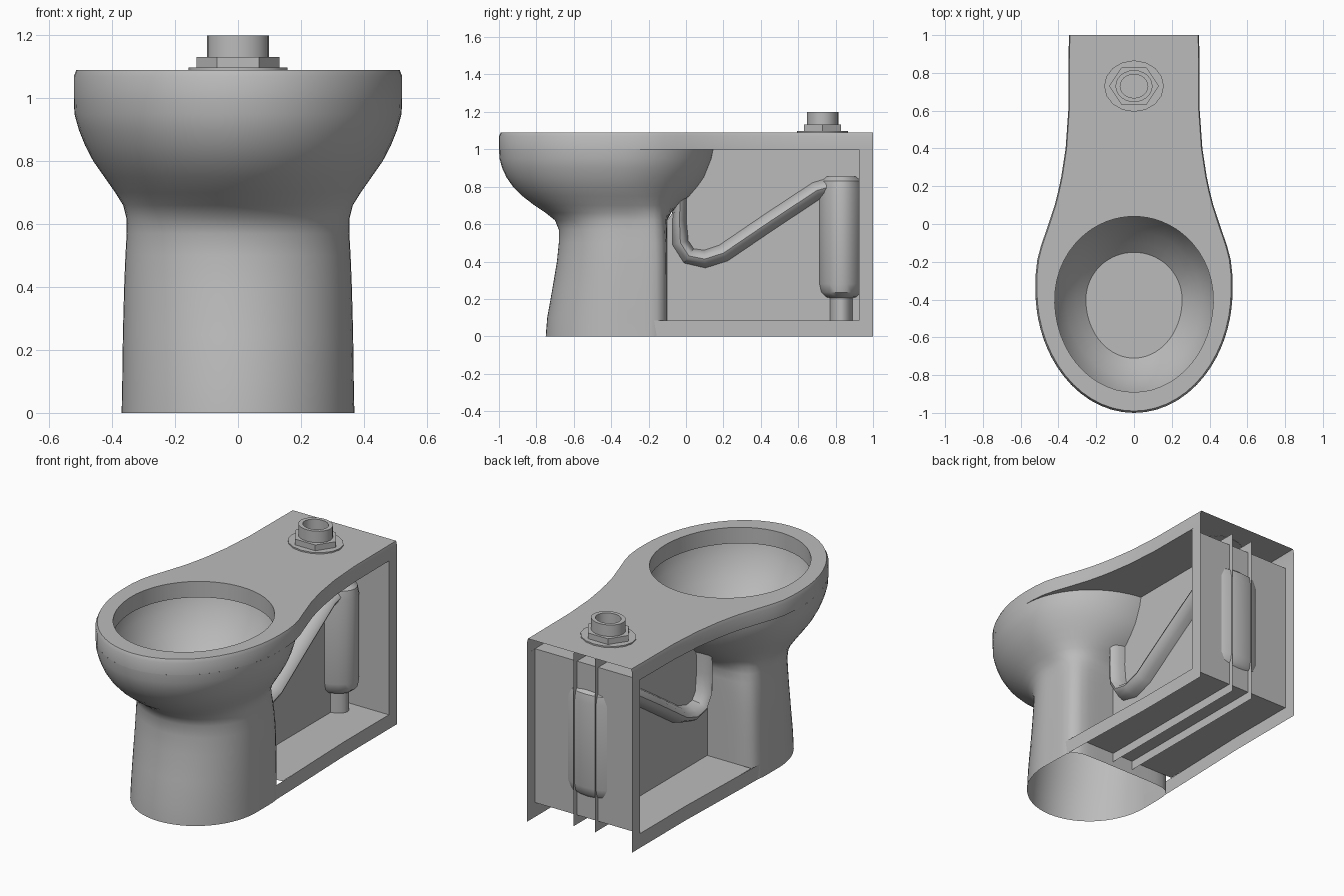
import bpy, bmesh, math

cube = bpy.data.objects.get("Cube")
if cube:
    bpy.data.objects.remove(cube, do_unlink=True)

grey = bpy.data.materials.new("porcelain grey")
grey.use_nodes = True
COL = (0.5, 0.5, 0.5, 1)
grey.diffuse_color = COL
grey.node_tree.nodes["Principled BSDF"].inputs["Base Color"].default_value = COL


def finish(bm, name, angle=35, recalc=True):
    bmesh.ops.remove_doubles(bm, verts=bm.verts, dist=0.0005)
    if recalc:
        bmesh.ops.recalc_face_normals(bm, faces=bm.faces)
    me = bpy.data.meshes.new(name)
    bm.to_mesh(me)
    bm.free()
    me.materials.append(grey)
    ob = bpy.data.objects.new(name, me)
    bpy.context.collection.objects.link(ob)
    bpy.ops.object.select_all(action='DESELECT')
    ob.select_set(True)
    bpy.context.view_layer.objects.active = ob
    bpy.ops.object.shade_smooth_by_angle(angle=math.radians(angle))
    return ob


def loft(loops, cap_start=False, cap_end=False):
    """Skin equal-length closed loops with quads."""
    bm = bmesh.new()
    rows = [[bm.verts.new(p) for p in lp] for lp in loops]
    n = len(rows[0])
    for a, b in zip(rows, rows[1:]):
        for i in range(n):
            j = (i + 1) % n
            bm.faces.new((a[i], a[j], b[j], b[i]))
    if cap_start:
        bm.faces.new(rows[0][::-1])
    if cap_end:
        bm.faces.new(rows[-1])
    return bm


def egg(angles, z, cy, a, front, back, p=2):
    """Egg-shaped ring: half width a, front and back reach from cy."""
    pts = []
    for t in angles:
        c, s = math.cos(t), math.sin(t)
        b, q = (back, p) if s > 0 else (front, 2)
        r = (abs(c / a) ** q + abs(s / b) ** q) ** (-1 / q)
        pts.append((r * c, cy + r * s, z))
    return pts


def sheet(name, polys):
    bm = bmesh.new()
    for poly in polys:
        bm.faces.new([bm.verts.new(p) for p in poly])
    return finish(bm, name, recalc=False)


# Deck outline: elliptical front, waisted sides, square back
half = [(0.522 * math.sin(t), -0.35 - 0.65 * math.cos(t))
        for t in [math.pi / 2 * i / 14 for i in range(15)]]
half += [(0.521, -0.27), (0.512, -0.19), (0.494, -0.12), (0.47, -0.05), (0.443, 0.03),
         (0.42, 0.10), (0.40, 0.18), (0.385, 0.25), (0.362, 0.40), (0.348, 0.60),
         (0.345, 1.0), (0.23, 1.0), (0.11, 1.0), (0, 1.0)]
outline = half + [(-x, y) for x, y in half[-2:0:-1]]
CY = -0.40
dirs = [math.atan2(y - CY, x) for x, y in outline]


def basin(z, a, f, b):
    return egg(dirs, z, CY, a, f, b)


# Deck, rim and basin in one skin
bm = loft([
    basin(1.0, 0.45, 0.53, 0.47),
    [(x, min(y, 0.925), 1.0) for x, y in outline],
    [(x, y, 1.0) for x, y in outline],
    [(x, y, 1.07) for x, y in outline],
    [(x * 0.985, y * 0.99 if y < 0 else y, 1.09) for x, y in outline],
    basin(1.09, 0.42, 0.49, 0.44),
    basin(0.995, 0.42, 0.49, 0.44),
    basin(0.99, 0.435, 0.505, 0.455),
    basin(0.92, 0.42, 0.485, 0.43),
    basin(0.82, 0.36, 0.42, 0.36),
    basin(0.75, 0.305, 0.36, 0.30),
    basin(0.70, 0.255, 0.31, 0.25)], cap_end=True)
# The back of the deck is hollow
bmesh.ops.delete(bm, context='FACES', geom=[
    f for f in bm.faces
    if f.calc_center_median().y > 0.93 and abs(f.calc_center_median().x) < 0.34
    and f.calc_center_median().z < 1.085])
finish(bm, "deck_and_basin")

# Bowl outside and pedestal: z, half width, front y, back y, back squareness
sections = [
    (1.0, 0.522, -1.0, 0.15, 2), (0.95, 0.52, -0.997, 0.14, 2), (0.9, 0.506, -0.983, 0.12, 2),
    (0.85, 0.486, -0.96, 0.10, 2), (0.8, 0.46, -0.925, 0.065, 2), (0.75, 0.425, -0.875, 0.02, 2.2),
    (0.7, 0.39, -0.81, -0.04, 2.6), (0.66, 0.365, -0.75, -0.08, 3.5), (0.62, 0.355, -0.70, -0.1, 5),
    (0.57, 0.354, -0.68, -0.1, 6), (0.5, 0.358, -0.68, -0.1, 7), (0.4, 0.362, -0.69, -0.1, 8),
    (0.25, 0.366, -0.715, -0.1, 8), (0.1, 0.368, -0.742, -0.1, 8), (0, 0.37, -0.75, -0.1, 8)]
even = [2 * math.pi * i / 64 for i in range(64)]
finish(loft([egg(even, z, -0.35, a, -0.35 - f, b + 0.35, p)
             for z, a, f, b, p in sections]), "bowl_and_pedestal", 50)

# Side skirts and rear posts
W = 0.345
for side, s in (("left", 1), ("right", -1)):
    sheet(side + "_frame", [
        [(s * 0.368, -0.35, 0), (s * 0.36, 0.0, 0), (s * 0.36, 0.0, 0.085), (s * 0.368, -0.35, 0.085)],
        [(s * 0.36, 0.0, 0), (s * W, 0.5, 0), (s * W, 0.5, 0.085), (s * 0.36, 0.0, 0.085)],
        [(s * W, 0.5, 0), (s * W, 1, 0), (s * W, 1, 0.085), (s * W, 0.5, 0.085)],
        [(s * W, 0.925, 0.085), (s * W, 1, 0.085), (s * W, 1, 1.0), (s * W, 0.925, 1.0)]])
    # Upright web beside the trap
    sheet(side + "_web", [[(s * 0.07, y, z) for y, z in (
        (-0.1, 0.03), (0.955, 0.03), (0.955, 1.06), (0.1, 1.06), (0.06, 0.85), (-0.1, 0.62))]])

# Base floor and recessed back panel
sheet("base_floor", [[(-0.36, -0.1, 0.085), (0.36, -0.1, 0.085), (0.36, 0, 0.085), (W, 0.5, 0.085),
                      (W, 0.925, 0.085), (-W, 0.925, 0.085), (-W, 0.5, 0.085), (-0.36, 0, 0.085)]])
sheet("back_panel", [[(-W, 0.925, 0.085), (W, 0.925, 0.085), (W, 0.925, 1.0), (-W, 0.925, 1.0)]])


def tube(name, path, sides=16):
    """Oval tube along (y, z, half width in x, half thickness)."""
    loops = []
    for i, (y, z, a, b) in enumerate(path):
        p, q = path[max(i - 1, 0)], path[min(i + 1, len(path) - 1)]
        dy, dz = q[0] - p[0], q[1] - p[1]
        d = math.hypot(dy, dz)
        ny, nz = -dz / d, dy / d
        loops.append([(a * math.cos(t), y + ny * b * math.sin(t), z + nz * b * math.sin(t))
                      for t in [2 * math.pi * k / sides for k in range(sides)]])
    return finish(loft(loops, True, True), name)


# Trapway and its upright outlet
tube("trapway", [(y, z, 0.15, b) for y, z, b in (
    (-0.03, 0.77, 0.04), (-0.035, 0.62, 0.042), (-0.03, 0.50, 0.05), (0.015, 0.43, 0.053),
    (0.10, 0.413, 0.055), (0.20, 0.445, 0.055), (0.45, 0.615, 0.055), (0.70, 0.78, 0.055),
    (0.77, 0.80, 0.055), (0.84, 0.80, 0.05))])
tube("outlet_pipe", [(0.83, z, a, b) for z, a, b in (
    (0.085, 0.14, 0.07), (0.205, 0.14, 0.07), (0.21, 0.16, 0.09), (0.235, 0.19, 0.115),
    (0.28, 0.2, 0.125), (0.78, 0.2, 0.125), (0.83, 0.19, 0.115), (0.855, 0.16, 0.085))], 24)


# Inlet fitting: washer, hex nut and hollow spigot
def fitting(name, sides, rings, cap):
    finish(loft([[(r * math.cos(t), 0.73 + 0.86 * r * math.sin(t), z)
                  for t in [2 * math.pi * k / sides for k in range(sides)]]
                 for r, z in rings], False, cap), name, 30)


fitting("inlet_washer", 16, [(0.158, 1.088), (0.158, 1.098)], True)
fitting("inlet_nut", 6, [(0.132, 1.098), (0.132, 1.132)], True)
fitting("inlet_spigot", 24, [(0.098, 1.13), (0.098, 1.2), (0.073, 1.2), (0.073, 1.135)], True)
